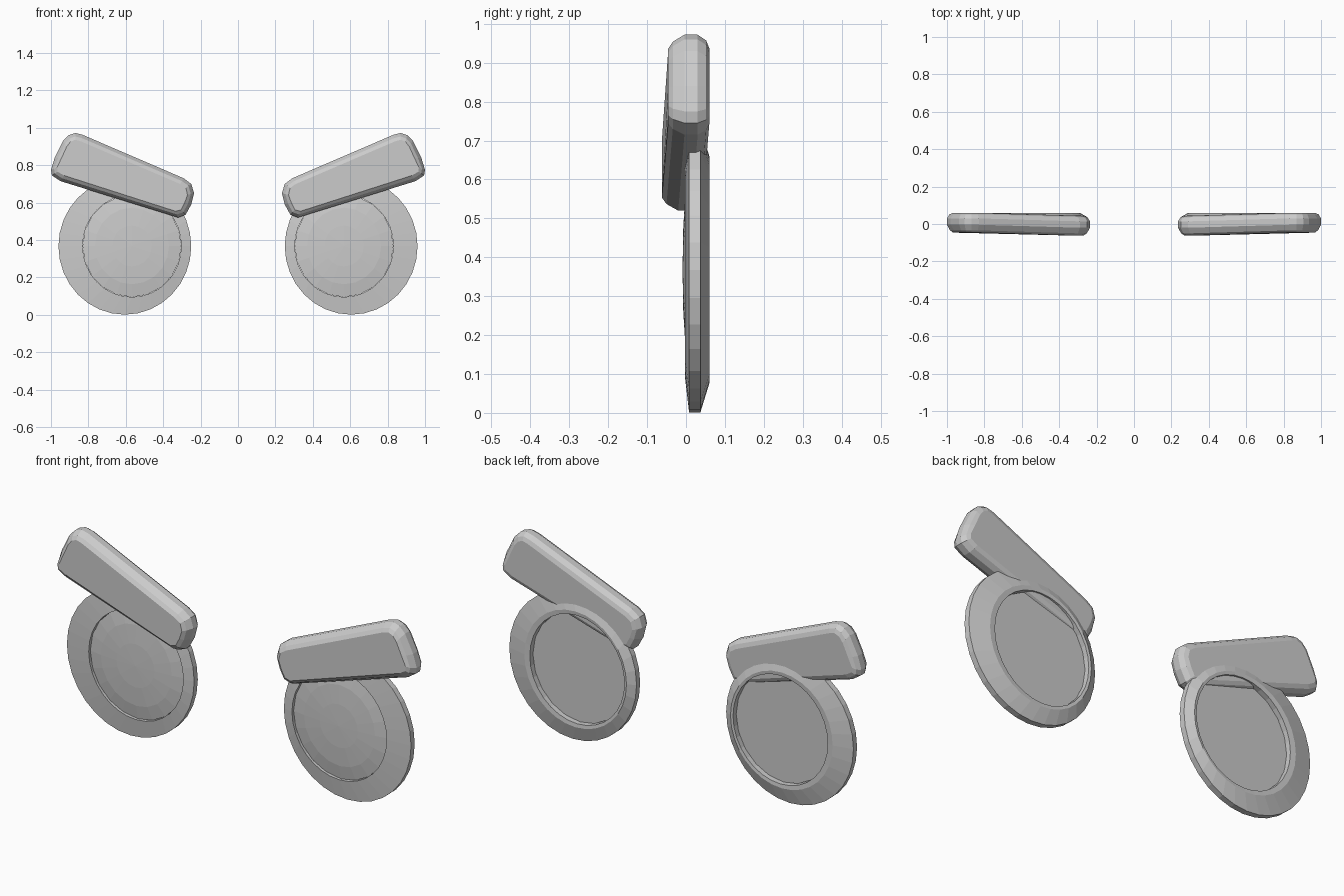
import bpy, bmesh
from math import cos, sin, pi
from mathutils import Vector

if "Cube" in bpy.data.objects:
    bpy.data.objects.remove(bpy.data.objects["Cube"])

grey = bpy.data.materials.new("mid grey")
grey.use_nodes = True
grey.diffuse_color = (0.6, 0.6, 0.6, 1)
grey.node_tree.nodes["Principled BSDF"].inputs["Base Color"].default_value = (0.6, 0.6, 0.6, 1)


def ellipse(cx, cz, rx, rz, y, n):
    return [(cx + rx * cos(2 * pi * i / n), y, cz + rz * sin(2 * pi * i / n)) for i in range(n)]


def loft(name, loops, closed=False, tips=(None, None)):
    """Bridge equal loops, then close them into a ring or cap both ends; mirror to the other side."""
    bm = bmesh.new()
    rows = [[bm.verts.new(p) for p in loop] for loop in loops]
    n = len(rows[0])
    pairs = list(zip(rows, rows[1:]))
    if closed:
        pairs.append((rows[-1], rows[0]))
    for a, b in pairs:
        for i in range(n):
            j = (i + 1) % n
            bm.faces.new((a[i], a[j], b[j], b[i]))
    if not closed:
        for row, tip in ((rows[0], tips[0]), (rows[-1], tips[1])):
            if tip is None:
                bm.faces.new(row)
            else:
                v = bm.verts.new(tip)
                for i in range(n):
                    bm.faces.new((row[i], row[(i + 1) % n], v))
    bmesh.ops.recalc_face_normals(bm, faces=bm.faces)
    mesh = bpy.data.meshes.new(name)
    bm.to_mesh(mesh)
    bm.free()
    mesh.materials.append(grey)
    obj = bpy.data.objects.new(name, mesh)
    bpy.context.collection.objects.link(obj)
    obj.modifiers.new("Mirror", 'MIRROR')
    return obj


# Eye rims: flat in front, sloping up to the hole at the back
N = 32
outer = (0.605, 0.367, 0.355, 0.366)
hole = (0.567, 0.368, 0.264, 0.273)
loft("eye_rims", [
    ellipse(*outer, 0.008, N),
    ellipse(*outer, 0.037, N),
    ellipse(0.575, 0.368, 0.285, 0.292, 0.06, N),
    ellipse(*hole, 0.058, N),
    ellipse(*hole, -0.003, N),
], closed=True)

# Lenses: shallow faceted dome in front, flat disc behind
cx, cz, rx, rz = hole
loft("eye_lenses", [
    ellipse(cx, cz, rx * s, rz * s, y, 20)
    for s, y in ((1.0, 0.033), (1.0, 0.01), (0.75, -0.001), (0.4, -0.007))
], tips=((cx, 0.033, cz), (cx, -0.009, cz)))

# Eyebrows: slanted slabs with chamfered front and back
outline = [(0.235, 0.65), (0.25, 0.59), (0.28, 0.535), (0.32, 0.52),
           (0.95, 0.715), (0.995, 0.745), (1.0, 0.775), (0.98, 0.84), (0.935, 0.93),
           (0.905, 0.96), (0.87, 0.972), (0.83, 0.962), (0.29, 0.73), (0.25, 0.7)]
start, end = Vector((0.36, 0.62)), Vector((0.87, 0.83))


def brow_loop(inset, y):
    loop = []
    for p in map(Vector, outline):
        t = (p - start).dot(end - start) / (end - start).length_squared
        t = min(max(t, 0), 1)
        q = p + (start.lerp(end, t) - p).normalized() * inset
        loop.append((q.x, y - 0.016 * (1 - t), q.y))
    return loop


loft("eyebrows", [brow_loop(d, y) for d, y in (
    (0.035, 0.06), (0.015, 0.052), (0.0, 0.03), (0.0, -0.004), (0.018, -0.034), (0.036, -0.046))])
